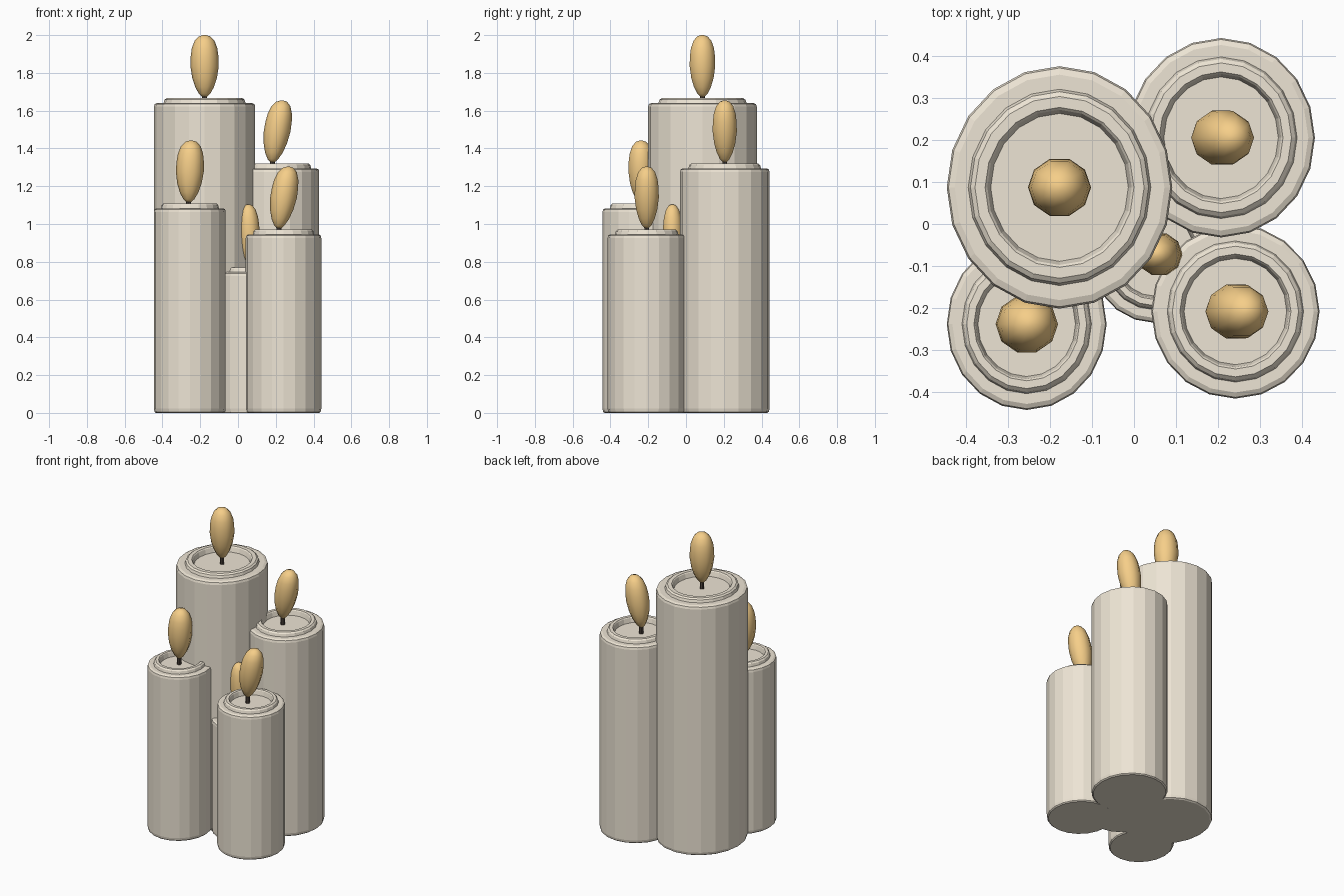
import bpy, bmesh
from math import cos, sin, pi

if "Cube" in bpy.data.objects:
    bpy.data.objects.remove(bpy.data.objects["Cube"])


def material(name, color):
    m = bpy.data.materials.new(name)
    m.diffuse_color = color
    m.use_nodes = True
    m.node_tree.nodes["Principled BSDF"].inputs["Base Color"].default_value = m.diffuse_color
    return m


WAX = material("wax", (0.85, 0.78, 0.66, 1))
FLAME = material("flame", (0.92, 0.62, 0.25, 1))
WICK = material("wick", (0.08, 0.06, 0.05, 1))


def lathe(name, profile, sides, mat, smooth=False):
    """Spin rows of (rx, ry, z, x, y); each row is an ellipse, capped at both ends."""
    bm = bmesh.new()
    rings = []
    for rx, ry, z, x, y in profile:
        rings.append([bm.verts.new((x + rx * cos(2 * pi * i / sides),
                                    y + ry * sin(2 * pi * i / sides), z))
                      for i in range(sides)])
    for a, b in zip(rings, rings[1:]):
        for i in range(sides):
            j = (i + 1) % sides
            bm.faces.new((a[i], a[j], b[j], b[i]))
    bm.faces.new(rings[0][::-1])
    bm.faces.new(rings[-1])
    for f in bm.faces:
        f.smooth = smooth
    me = bpy.data.meshes.new(name)
    bm.to_mesh(me)
    bm.free()
    me.materials.append(mat)
    ob = bpy.data.objects.new(name, me)
    bpy.context.collection.objects.link(ob)


def candle(name, x, y, rx, ry, top, flame_x, flame_r, lean):
    # wax body: bevelled foot, rounded shoulder, raised rim, sunken pool
    body = [(0.95, 0), (0.985, 0.006), (1, 0.022), (1, top - 0.045),
            (0.985, top - 0.031), (0.93, top - 0.025), (0.81, top - 0.025),
            (0.79, top - 0.008), (0.75, top), (0.66, top), (0.64, top - 0.006),
            (0.61, top - 0.035)]
    lathe(name + "_body", [(rx * s, ry * s, z, x, y) for s, z in body], 20, WAX)
    # wick
    lathe(name + "_wick", [(0.013, 0.013, z, flame_x - lean / 2, y)
                           for z in (top - 0.04, top + 0.03)], 8, WICK)
    # leaning flame
    h = 0.33
    shape = [(0.12, 0), (0.4, 0.06), (0.66, 0.165), (0.87, 0.31), (1, 0.5),
             (0.98, 0.66), (0.9, 0.79), (0.7, 0.91), (0.4, 0.98), (0.1, 1)]
    lathe(name + "_flame",
          [(flame_r * s, flame_r * 0.95 * s, top + 0.004 + h * t,
            flame_x + lean * (t - 0.5), y) for s, t in shape], 10, FLAME, True)


candle("tall_candle", -0.177, 0.087, 0.268, 0.288, 1.666, -0.177, 0.075, 0.0)
candle("back_candle", 0.207, 0.205, 0.223, 0.237, 1.32, 0.207, 0.071, 0.05)
candle("left_candle", -0.255, -0.238, 0.19, 0.204, 1.108, -0.255, 0.074, 0.012)
candle("right_candle", 0.241, -0.208, 0.2, 0.207, 0.97, 0.241, 0.071, 0.05)
candle("small_candle", 0.05, -0.072, 0.155, 0.163, 0.77, 0.06, 0.055, -0.01)
